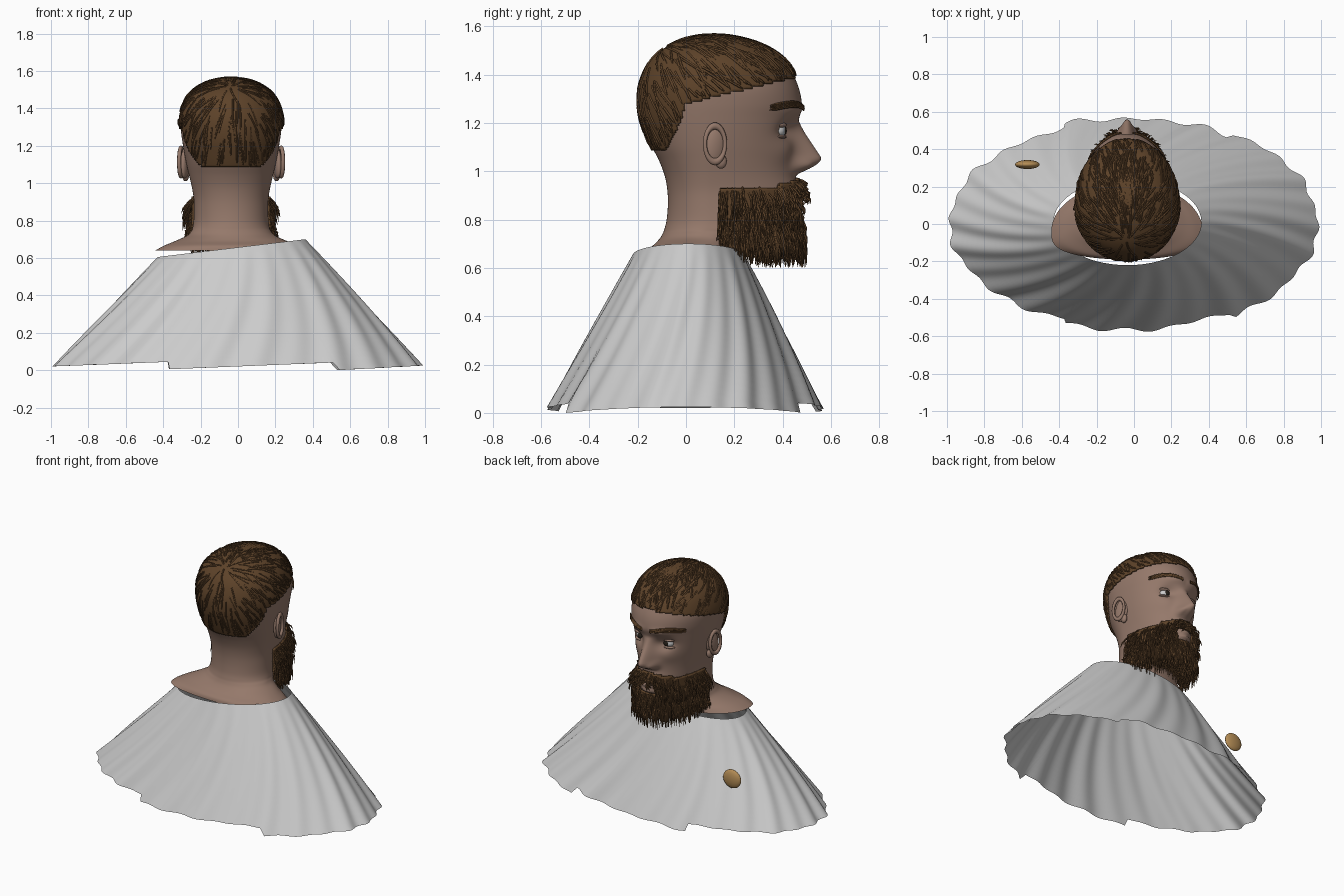
import bpy, bmesh, math, random
from mathutils import Vector
from mathutils.bvhtree import BVHTree

if "Cube" in bpy.data.objects:
    bpy.data.objects.remove(bpy.data.objects["Cube"])
random.seed(4)
CX = -0.037  # middle of the head in x


def mat(name, col):
    m = bpy.data.materials.new(name)
    m.diffuse_color = (*col, 1)
    m.use_nodes = True
    m.node_tree.nodes["Principled BSDF"].inputs["Base Color"].default_value = m.diffuse_color
    return m


SKIN = mat("skin", (0.30, 0.19, 0.145))
HAIR = mat("hair_brown", (0.11, 0.055, 0.022))
WHITE = mat("eye_white", (0.6, 0.6, 0.6))
DARK = mat("iris_dark", (0.02, 0.015, 0.01))
BRASS = mat("brass", (0.45, 0.26, 0.09))


def link(name, me, m=None):
    ob = bpy.data.objects.new(name, me)
    bpy.context.collection.objects.link(ob)
    if m:
        me.materials.append(m)
    return ob


def loft(name, rings, m=None, cap=False):
    n = len(rings[0])
    faces = [(r*n+i, r*n+(i+1) % n, (r+1)*n+(i+1) % n, (r+1)*n+i)
             for r in range(len(rings)-1) for i in range(n)]
    if cap:
        faces.append([(len(rings)-1)*n+i for i in range(n)])
    me = bpy.data.meshes.new(name)
    me.from_pydata([p for r in rings for p in r], [], faces)
    me.polygons.foreach_set("use_smooth", [True]*len(me.polygons))
    return link(name, me, m)


def ball(name, loc, scale, m, rot=(0, 0, 0)):
    bpy.ops.mesh.primitive_uv_sphere_add(segments=24, ring_count=14, radius=1, location=loc, rotation=rot)
    o = bpy.context.object
    o.name, o.scale = name, scale
    o.data.materials.append(m)
    bpy.ops.object.shade_smooth()
    return o


def strands(name, paths, radius):
    cu = bpy.data.curves.new(name, 'CURVE')
    cu.dimensions, cu.bevel_depth, cu.bevel_resolution = '3D', radius, 0
    for pts in paths:
        s = cu.splines.new('POLY')
        s.points.add(len(pts)-1)
        for i, p in enumerate(pts):
            s.points[i].co = (*p, 1)
            s.points[i].radius = 1 if i < len(pts)-1 else 0.25
    return link(name, cu, HAIR)


# Head, neck and shoulders: rings of (z, back, front, half width, middle y)
KEYS = [(.64, -.19, .22, .405, -.04), (.665, -.18, .22, .36, -.03), (.69, -.14, .22, .30, 0),
        (.72, -.11, .24, .235, .05), (.745, -.095, .33, .212, .07), (.765, -.088, .43, .205, .09),
        (.80, -.08, .458, .20, .1), (.86, -.075, .465, .198, .1), (.92, -.077, .468, .20, .1),
        (.98, -.088, .455, .21, .1), (1.04, -.11, .45, .224, .1), (1.10, -.14, .455, .238, .1),
        (1.16, -.163, .46, .25, .1), (1.22, -.182, .468, .26, .1), (1.28, -.19, .478, .268, .1),
        (1.34, -.187, .468, .27, .1), (1.40, -.168, .443, .257, .1), (1.45, -.14, .41, .235, .1),
        (1.49, -.10, .36, .20, .11), (1.52, -.05, .30, .155, .115), (1.54, 0, .235, .105, .115),
        (1.552, .06, .17, .045, .115), (1.555, .113, .117, .004, .115)]


def key(u):
    i = min(int(u), len(KEYS)-2)
    t = u-i
    k = [KEYS[max(0, min(len(KEYS)-1, i+d))] for d in (-1, 0, 1, 2)]
    return [.5*(2*b+(c-a)*t+(2*a-5*b+4*c-d)*t*t+(3*b-a-3*c+d)*t**3) for a, b, c, d in zip(*k)]


def bump(x, z, x0, z0, sx, sz):
    return math.exp(-((abs(x)-x0)/sx)**2-((z-z0)/sz)**2)


def head_pt(u, a):
    z, back, front, w, c = key(u)
    x, s = w*math.cos(a), math.sin(a)
    if s < 0:
        e = .6+.4*min(1, max(0, (z-.64)/.11))
        return (CX+x, c-(c-back)*abs(s)**e, z)
    y = c+(front-c)*s
    if s > .3:
        n = 0
        if .985 < z < 1.21:
            n = .11*((1.21-z)/.155)**1.1 if z > 1.055 else .11*math.sin((z-.985)/.07*math.pi/2)
        y += n*math.exp(-(x/(.03+.018*min(1, max(0, (1.2-z)/.15))))**2)
        y += .032*bump(x, z, .047, 1.025, .02, .022)
        y -= .036*bump(x, z, .098, 1.17, .05, .038)
        y += .012*bump(x, z, .08, 1.255, .07, .025)
        y += .010*bump(x, z, .12, 1.08, .05, .05)
        y += .020*bump(x, z, 0, .882, .06, .013) + .020*bump(x, z, 0, .848, .05, .014)
        y -= .012*bump(x, z, 0, .815, .07, .016)
    return (CX+x, y, z)


N, SUB = 168, 6
head = loft("head_and_neck", [[head_pt(r/SUB, 2*math.pi*i/N) for i in range(N)]
            for r in range((len(KEYS)-1)*SUB+1)], SKIN, cap=True)
bm = bmesh.new()
bm.from_mesh(head.data)
bvh = BVHTree.FromBMesh(bm)
bm.free()


def patch(name, keep, thick):
    b = bmesh.new()
    b.from_mesh(head.data)
    bmesh.ops.delete(b, geom=[f for f in b.faces if not keep(f.calc_center_median())], context='FACES')
    me = bpy.data.meshes.new(name)
    b.to_mesh(me)
    b.free()
    o = link(name, me, HAIR)
    s = o.modifiers.new("thickness", 'SOLIDIFY')
    s.thickness, s.offset = thick, 1


def on_head(p, off):
    loc, nor, _, _ = bvh.find_nearest(p)
    return loc+nor*off


# Short hair: scalp shell plus combed strands
def in_hair(p):
    if p.y > -.01:
        return p.z > 1.28+.105*p.y/.44
    return p.z > max(1.09, 1.21+(p.y+.02)*2) 


patch("hair_cap", in_hair, .01)
crown, paths = Vector((CX, -.08, 1.5)), []
while len(paths) < 420:
    p = Vector(head_pt(random.uniform(11, 22), random.uniform(0, 6.283)))
    if not in_hair(p):
        continue
    pts = []
    swirl = random.uniform(-.4, .4)
    for _ in range(7):
        if not in_hair(p):
            break
        pts.append(on_head(p, .011))
        d = p-crown
        d = d+Vector((-d.y, d.x, 0))*swirl
        p = on_head(p+d.normalized()*.025, 0)
    if len(pts) > 2:
        paths.append(pts)
strands("hair_strands", paths, .005)


# Beard and moustache: shell plus hanging strands
def in_beard(p):
    x = abs(p.x-CX)
    if p.y < .14 or p.z < .725 or (x < .055 and .832 < p.z < .9):
        return False
    return p.z < (.972-.2*x if p.y > .38 else .935)


patch("beard_base", in_beard, .012)
paths = []
while len(paths) < 1500:
    p = Vector(head_pt(random.uniform(3.2, 9.2), random.uniform(.1, 3.04)))
    if not in_beard(p):
        continue
    out = Vector((p.x-CX, p.y-.15, 0)).normalized()
    x = abs(p.x-CX)
    if p.z > .89 and x < .07:
        drop, flare = random.uniform(.02, .05), .035
    elif p.z > .83:
        drop, flare = random.uniform(.06, .15), .03
    else:
        drop, flare = p.z-random.uniform(.6, .72)-max(0, .3-p.y)*.3, .035
    drop = max(drop, .03)
    side = Vector((random.uniform(-.02, .02), random.uniform(-.02, .02), 0))
    if p.z > .89:
        side.x += math.copysign(.025, p.x-CX)
    paths.append([p+out*flare*math.sin(t*2.2)+side*t+Vector((0, 0, -drop*t)) for t in (0, .3, .65, 1)])
strands("beard_strands", paths, .0045)

# Eyes, eyebrows and ears, both sides
for side, tag in ((-1, "left"), (1, "right")):
    ex = CX+side*.098
    ball("eye_"+tag, (ex, .372, 1.168), (.042, .042, .034), WHITE)
    ball("iris_"+tag, (ex, .409, 1.168), (.017, .008, .017), DARK)
    for nm, dz, sz in (("upper_lid_", .023, .014), ("lower_lid_", -.026, .010)):
        ball(nm+tag, (ex, .383, 1.168+dz), (.05, .034, sz), SKIN)
    brow = []
    for k in range(5):
        brow.append([on_head(Vector((CX+side*(.03+.165*t), .5-.16*t*t, 1.25+.005*k+.022*math.sin(t*2.6)-.008*t)), .006)
                     for t in [j/12 for j in range(13)]])
    strands("eyebrow_"+tag, brow, .005)
    tilt = (math.radians(-8), 0, side*math.radians(20))
    ball("ear_"+tag, (CX+side*.245, .125, 1.11), (.022, .046, .085), SKIN, tilt)
    ball("ear_lobe_"+tag, (CX+side*.243, .145, 1.04), (.018, .024, .03), SKIN)
    bpy.ops.mesh.primitive_torus_add(major_segments=32, minor_segments=8, major_radius=1, minor_radius=.2,
                                     location=(CX+side*.268, .12, 1.113))
    rim = bpy.context.object
    rim.name = "ear_rim_"+tag
    rim.rotation_euler = (math.radians(8), side*math.radians(90), side*math.radians(22))
    rim.scale = (.074, .043, .055)
    rim.data.materials.append(SKIN)
    bpy.ops.object.shade_smooth()

# Draped cloak: tilted collar, wide folded hem in three stepped lengths
def hem(x):
    if x < -.37:
        return .02+.025*(x+1)/.63
    if x < .52:
        return .005+.036*(x+.37)/.89
    return .025*(x-.52)/.48


def cloak_pt(a, t):
    c, s = math.cos(a), math.sin(a)
    tx, ty = -.035+.395*c, .01+.23*s
    top = Vector((tx, ty, .605+.095*(tx+.43)/.79))
    low = Vector((.985*c, .565*s, .02))
    full = (top.z-hem(low.x))/(top.z-low.z)
    f = t*full
    ph = a+.35*f
    fold = .6*math.sin(26*ph)+.4*math.sin(17*ph+1)+.3*math.sin(9*ph)
    p = top.lerp(low, f)
    return p+Vector((c, s, 0))*.015*fold*f**.7


loft("cloak", [[cloak_pt(2*math.pi*i/300, r/24) for i in range(300)] for r in range(25)])

# Round clasp on the cloak
ball("clasp", (-.57, .318, .33), (.066, .024, .062), BRASS)
